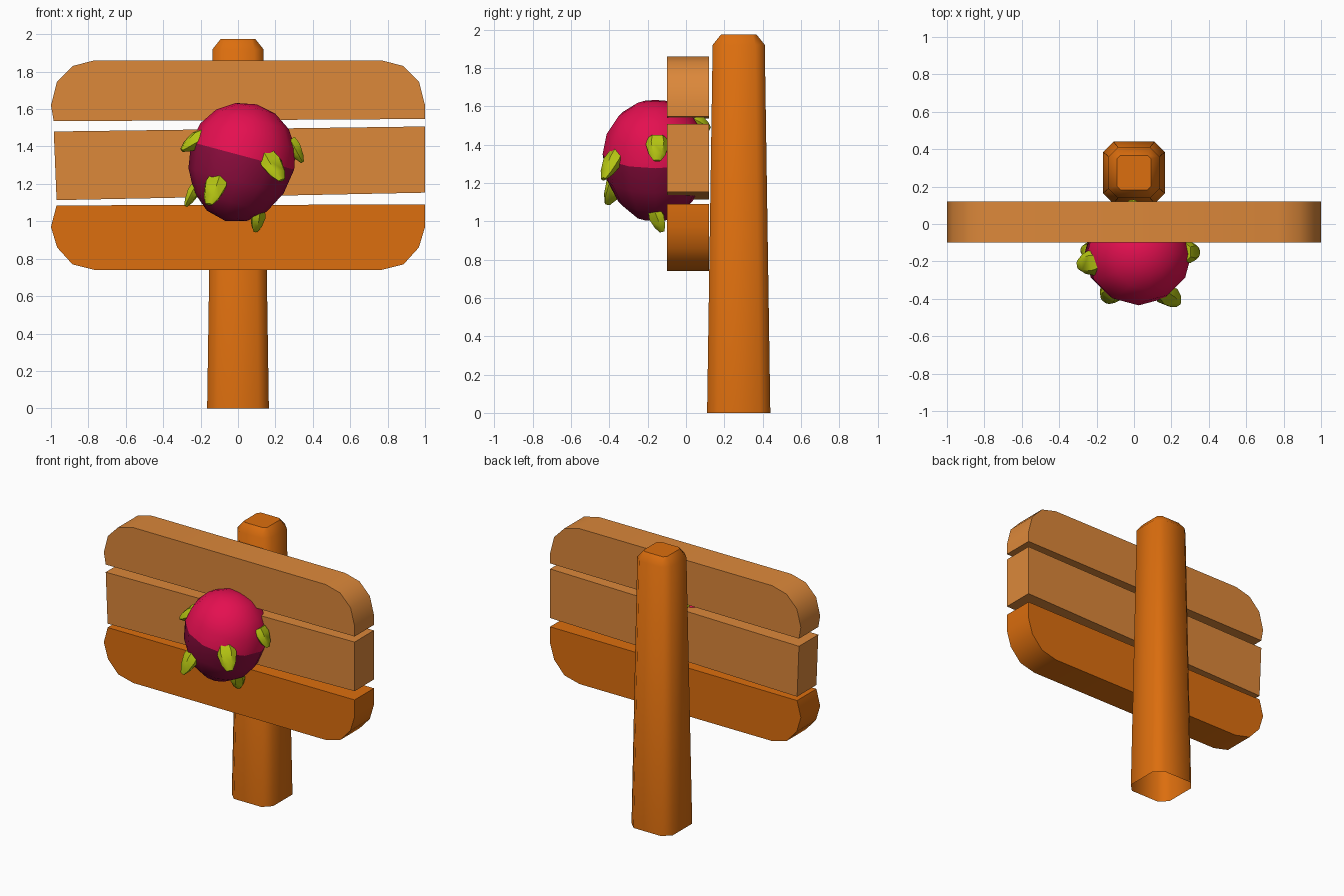
import bpy, bmesh, math
from mathutils import Vector, Matrix

if "Cube" in bpy.data.objects:
    bpy.data.objects.remove(bpy.data.objects["Cube"])


def material(name, rgb):
    def lin(c):
        c /= 255
        return c / 12.92 if c <= 0.04045 else ((c + 0.055) / 1.055) ** 2.4
    m = bpy.data.materials.new(name)
    m.diffuse_color = (*[lin(c) for c in rgb], 1)
    m.use_nodes = True
    m.node_tree.nodes["Principled BSDF"].inputs["Base Color"].default_value = m.diffuse_color
    return m


WOOD = material("orange wood", (220, 110, 14))
PALE = material("pale wood", (220, 136, 58))
PINK = material("pink skin", (228, 15, 80))
PLUM = material("plum skin", (150, 14, 66))
LEAF = material("green leaf", (180, 196, 18))


def finish(bm, name, mats, angle=None):
    bmesh.ops.recalc_face_normals(bm, faces=bm.faces)
    me = bpy.data.meshes.new(name)
    bm.to_mesh(me)
    bm.free()
    for m in mats:
        me.materials.append(m)
    ob = bpy.data.objects.new(name, me)
    bpy.context.collection.objects.link(ob)
    if angle is not None:
        bpy.ops.object.select_all(action='DESELECT')
        ob.select_set(True)
        bpy.context.view_layer.objects.active = ob
        bpy.ops.object.shade_smooth_by_angle(angle=math.radians(angle))
    return ob


def loft(bm, rings, cap_start=True, cap_end=True):
    vs = [[bm.verts.new(p) for p in r] for r in rings]
    n = len(vs[0])
    for a, b in zip(vs, vs[1:]):
        for i in range(n):
            j = (i + 1) % n
            bm.faces.new((a[i], a[j], b[j], b[i]))
    if cap_start:
        bm.faces.new(vs[0][::-1])
    if cap_end:
        bm.faces.new(vs[-1])


# Post: tapered square with chamfered corners, open underneath
def post_ring(h, c, z, y=0.275):
    pts = [(h, c - h), (h, h - c), (h - c, h), (c - h, h),
           (-h, h - c), (-h, c - h), (c - h, -h), (h - c, -h)]
    return [(px, y + py, z) for px, py in pts]


bm = bmesh.new()
loft(bm, [post_ring(0.165, 0.055, 0), post_ring(0.136, 0.05, 1.92),
          post_ring(0.092, 0.02, 1.975)], cap_start=False)
finish(bm, "post", [WOOD], 50)


# Planks: front profiles extruded through the depth
def plank(name, profile, mat):
    bm = bmesh.new()
    loft(bm, [[(x, y, z) for x, z in profile] for y in (-0.1, 0.12)])
    finish(bm, name, [mat], 35)


plank("top_plank", [(-0.985, 1.535), (1, 1.547), (1, 1.62), (0.968, 1.745),
                    (0.885, 1.83), (0.77, 1.86), (-0.77, 1.86),
                    (-0.885, 1.83), (-0.968, 1.745), (-1, 1.62)], PALE)
plank("middle_plank", [(-0.97, 1.113), (1, 1.153), (1, 1.507), (-0.985, 1.48)], PALE)
plank("bottom_plank", [(-0.97, 1.085), (-1, 0.97), (-0.967, 0.86),
                       (-0.885, 0.77), (-0.765, 0.74), (0.765, 0.74),
                       (0.885, 0.77), (0.967, 0.86), (1, 0.97), (1, 1.09)], WOOD)

# Fruit: tilted egg, two colours split at its equator
CENTRE = Vector((0.025, -0.16, 1.35))
bm = bmesh.new()
bmesh.ops.create_uvsphere(bm, u_segments=12, v_segments=8, radius=1)
for f in bm.faces:
    f.material_index = 0 if f.calc_center_median().z > 0 else 1
for e in bm.edges:
    if all(abs(v.co.z) < 1e-4 for v in e.verts):
        e.smooth = False
for v in bm.verts:
    k = 0.285 if v.co.z > 0 else 0.36
    v.co = Vector((v.co.x * 0.285, v.co.y * 0.275, v.co.z * k))
bm.transform(Matrix.Translation(CENTRE) @ Matrix.Rotation(math.radians(15), 4, 'Y'))
finish(bm, "fruit", [PINK, PLUM], 60)


# Leaves: flattened tapering scales lifting off the skin
def leaf(name, base, tip, width):
    base, tip = Vector(base), Vector(tip)
    d = tip - base
    out = (base - CENTRE).normalized()
    side = d.cross(out).normalized()
    up = side.cross(d).normalized()
    bm = bmesh.new()
    rings = []
    for t, w, h in ((-0.15, 0.8, 0.5), (0.2, 1, 0.6), (0.7, 0.72, 0.4), (1, 0.32, 0.14)):
        c, s, u = base + d * t, side * width / 2 * w, up * width / 2 * h
        rings.append([c + s, c + s * 0.55 + u, c - s * 0.55 + u,
                      c - s, c - s * 0.55 - u, c + s * 0.55 - u])
    loft(bm, rings)
    finish(bm, name, [LEAF], 50)


LEAVES = [((-0.19, -0.2, 1.45), (-0.3, -0.22, 1.38), 0.15),
          ((0.165, -0.37, 1.335), (0.235, -0.43, 1.22), 0.13),
          ((-0.11, -0.35, 1.22), (-0.155, -0.41, 1.09), 0.14),
          ((0.285, -0.15, 1.42), (0.345, -0.15, 1.315), 0.12),
          ((0.11, -0.16, 1.04), (0.095, -0.125, 0.945), 0.10),
          ((-0.225, -0.14, 1.18), (-0.28, -0.14, 1.08), 0.10),
          ((-0.01, 0.05, 1.52), (-0.01, 0.125, 1.48), 0.13)]
for i, args in enumerate(LEAVES):
    leaf(f"leaf_{i + 1}", *args)
